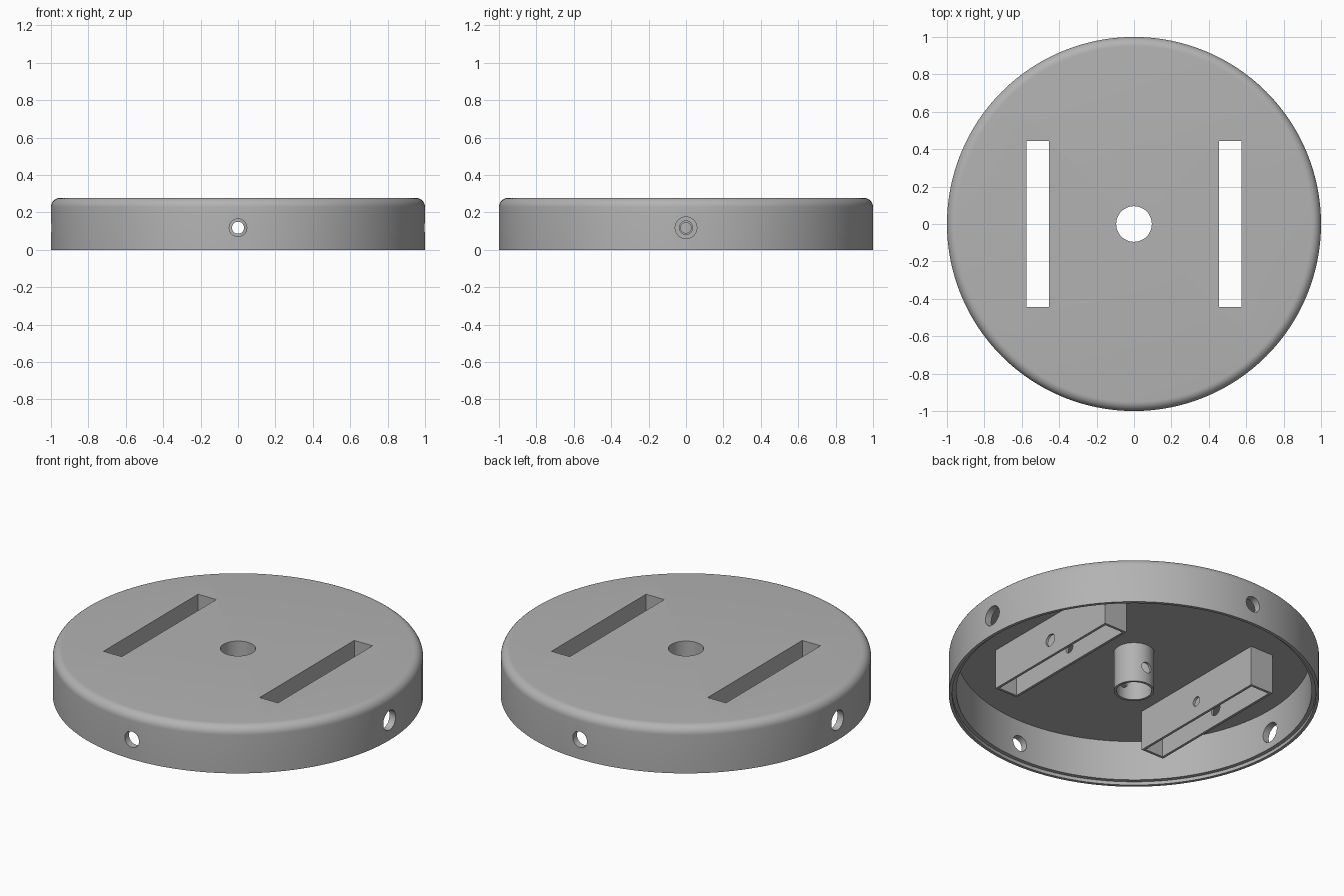
import bpy, bmesh, math
from mathutils import Matrix

cube = bpy.data.objects.get("Cube")
if cube:
    bpy.data.objects.remove(cube, do_unlink=True)

# Main dimensions
TOP, CEILING, LIP = 0.278, 0.258, 0.02
FILLET, BORE, HUB = 0.05, 0.095, 0.109
SLOT_X, SLOT_W, SLOT_L, SOCKET_WALL = 0.515, 0.12, 0.89, 0.015
HOLE_Z = 0.118

grey = bpy.data.materials.new("plain grey")
grey.use_nodes = True
colour = (0.45, 0.45, 0.45, 1)
grey.diffuse_color = colour
grey.node_tree.nodes["Principled BSDF"].inputs["Base Color"].default_value = colour


def finish(name, bm):
    bmesh.ops.recalc_face_normals(bm, faces=bm.faces)
    mesh = bpy.data.meshes.new(name)
    bm.to_mesh(mesh)
    bm.free()
    mesh.materials.append(grey)
    ob = bpy.data.objects.new(name, mesh)
    bpy.context.collection.objects.link(ob)
    return ob


def lathe(name, profile, segments):
    """Spin a closed (radius, z) outline around the z axis."""
    bm = bmesh.new()
    rings = []
    for i in range(segments):
        a = math.tau * i / segments
        rings.append([bm.verts.new((r * math.cos(a), r * math.sin(a), z)) for r, z in profile])
    n = len(profile)
    for i, ring in enumerate(rings):
        nxt = rings[(i + 1) % segments]
        for j in range(n):
            k = (j + 1) % n
            bm.faces.new((ring[j], nxt[j], nxt[k], ring[k]))
    return finish(name, bm)


def box(name, x, width, length, z0, z1):
    bm = bmesh.new()
    place = Matrix.Translation((x, 0, (z0 + z1) / 2)) @ Matrix.Diagonal((width, length, z1 - z0, 1))
    bmesh.ops.create_cube(bm, size=1, matrix=place)
    return finish(name, bm)


def drill(axis, radius, length, centre=0):
    """Horizontal cylinder cutter along x or y at hole height."""
    bm = bmesh.new()
    turn = Matrix.Rotation(math.pi / 2, 4, "Y" if axis == "x" else "X")
    shift = Matrix.Translation((centre, 0, HOLE_Z))
    bmesh.ops.create_cone(bm, cap_ends=True, segments=48, radius1=radius, radius2=radius,
                          depth=length, matrix=shift @ turn)
    return finish("drill_cutter", bm)


def cut(ob, cutters):
    """Subtract the cutters, bake the result, then shade it."""
    for cutter in cutters:
        cutter.hide_render = True
        mod = ob.modifiers.new("cut", "BOOLEAN")
        mod.operation, mod.solver, mod.object = "DIFFERENCE", "EXACT", cutter
    graph = bpy.context.evaluated_depsgraph_get()
    mesh = bpy.data.meshes.new_from_object(ob.evaluated_get(graph))
    ob.modifiers.clear()
    ob.data = mesh
    for cutter in cutters:
        bpy.data.objects.remove(cutter, do_unlink=True)
    bpy.ops.object.select_all(action="DESELECT")
    ob.select_set(True)
    bpy.context.view_layer.objects.active = ob
    bpy.ops.object.shade_smooth_by_angle(angle=math.radians(30))


# Round cover: rounded top edge, hollow underside, rebated bottom lip
steps = 8
fillet = []
for i in range(steps + 1):
    a = math.pi / 2 * (1 - i / steps)
    fillet.append((1 - FILLET + FILLET * math.cos(a), TOP - FILLET + FILLET * math.sin(a)))
outline = [(BORE, CEILING), (BORE, TOP)] + fillet + [
    (1, 0), (0.982, 0), (0.982, LIP), (0.96, LIP), (0.96, CEILING)]
cover = lathe("round_cover", outline, 128)
slots = [box("slot_cutter", s * SLOT_X, SLOT_W, SLOT_L, -0.1, 0.5) for s in (-1, 1)]
cut(cover, slots + [drill("x", 0.058, 3), drill("y", 0.047, 3)])

# Central hub tube with a cross hole
hub = lathe("hub_tube", [(BORE, LIP), (BORE, CEILING), (HUB, CEILING), (HUB, LIP)], 128)
cut(hub, [drill("y", 0.032, 1)])

# Slot sockets: wider screw hole in the outer wall, smaller in the inner wall
for side, name in ((1, "left_socket"), (-1, "right_socket")):
    socket = box(name, side * SLOT_X, SLOT_W + 2 * SOCKET_WALL, SLOT_L + 2 * SOCKET_WALL,
                 LIP, CEILING)
    cut(socket, [box("slot_cutter", side * SLOT_X, SLOT_W, SLOT_L, -0.1, 0.5),
                 drill("x", 0.028, 0.2, side * (SLOT_X - 0.1)),
                 drill("x", 0.036, 0.2, side * (SLOT_X + 0.1))])
